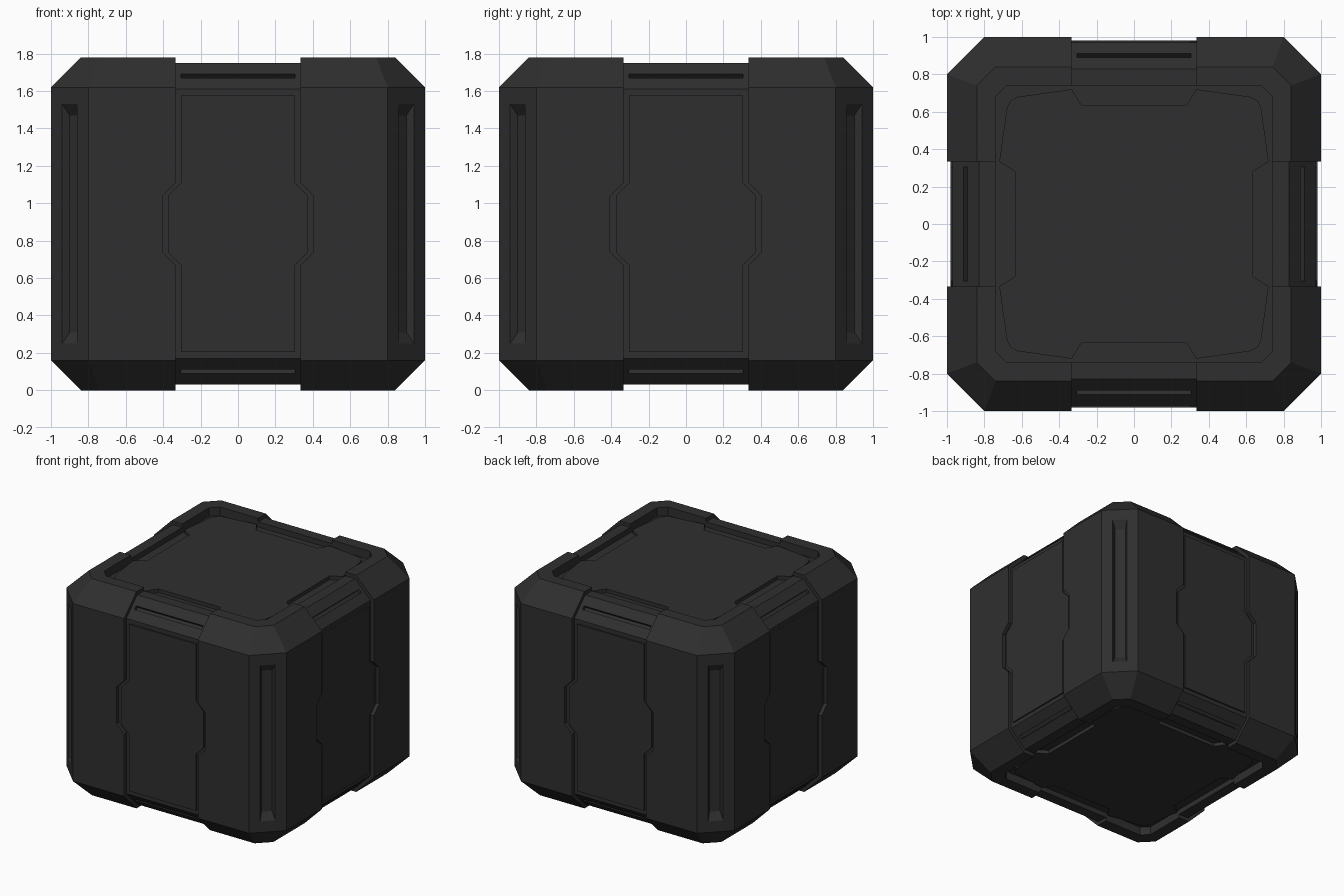
import bpy, bmesh, math
from mathutils import Matrix, Vector

cube = bpy.data.objects.get("Cube")
if cube:
    bpy.data.objects.remove(cube, do_unlink=True)

HEIGHT = 1.78
MID = HEIGHT / 2
RIM = 0.74      # half width of the lid recess

charcoal = bpy.data.materials.new("charcoal")
charcoal.use_nodes = True
charcoal.diffuse_color = (0.028, 0.028, 0.028, 1)
shader = next(n for n in charcoal.node_tree.nodes if n.type == 'BSDF_PRINCIPLED')
shader.inputs["Base Color"].default_value = charcoal.diffuse_color
shader.inputs["Roughness"].default_value = 0.7


def turn(k, offset=0.0):
    return Matrix.Rotation(k * math.pi / 2 + offset, 4, 'Z')


def loft(bm, rings, matrix=Matrix()):
    """Closed solid through rings with equal point counts."""
    loops = [[bm.verts.new(matrix @ Vector(p)) for p in ring] for ring in rings]
    n = len(loops[0])
    for a, b in zip(loops, loops[1:]):
        for i in range(n):
            j = (i + 1) % n
            bm.faces.new((a[i], a[j], b[j], b[i]))
    bm.faces.new(loops[0][::-1])
    bm.faces.new(loops[-1])


def make(name, bm):
    bmesh.ops.recalc_face_normals(bm, faces=bm.faces[:])
    mesh = bpy.data.meshes.new(name)
    bm.to_mesh(mesh)
    bm.free()
    mesh.materials.append(charcoal)
    obj = bpy.data.objects.new(name, mesh)
    bpy.context.collection.objects.link(obj)
    return obj


def cut(obj, bm):
    """Subtract the solids in bm from obj and bake the result."""
    cutter = make("cutter", bm)
    cutter.hide_render = True
    mod = obj.modifiers.new("cut", 'BOOLEAN')
    mod.operation, mod.solver, mod.object = 'DIFFERENCE', 'EXACT', cutter
    graph = bpy.context.evaluated_depsgraph_get()
    baked = bpy.data.meshes.new_from_object(obj.evaluated_get(graph))
    obj.modifiers.clear()
    obj.data = baked
    bpy.data.objects.remove(cutter, do_unlink=True)


def octagon(half, chamfer, z):
    c = half - chamfer
    return [turn(k) @ Vector(p) for k in range(4) for p in ((half, -c, z), (half, c, z))]


def shell(name, lower_profile):
    """Octagonal block, mirrored top to bottom, from (half, chamfer, z) steps."""
    upper = [(h, c, HEIGHT - z) for h, c, z in reversed(lower_profile)]
    bm = bmesh.new()
    loft(bm, [octagon(*step) for step in lower_profile + upper])
    return make(name, bm)


def mirrored_outline(half_outline):
    """Left-right mirrored outline in x and z."""
    return half_outline + [(-x, z) for x, z in reversed(half_outline)]


def side_outline(narrow, bulge, end):
    """Strip with a wider middle."""
    steps = [(narrow, end), (narrow, 0.22), (narrow + bulge, 0.15)]
    half = [(x, MID - d) for x, d in steps] + [(x, MID + d) for x, d in reversed(steps)]
    return mirrored_outline(half)


def prisms(bm, outline, near, far):
    """The same outline extruded on all four sides."""
    for k in range(4):
        loft(bm, [[(x, -y, z) for x, z in outline] for y in (near, far)], turn(k))


# Armoured corner shell, with channels down each side
corner_shell = shell("corner_shell", [(RIM, 0.06, 0.07), (RIM, 0.06, 0),
                                      (0.84, 0.10, 0), (1, 0.20, 0.16)])
channels = bmesh.new()
prisms(channels, side_outline(0.335, 0.07, 1.0), RIM - 0.005, 1.1)
cut(corner_shell, channels)

# Tapered vertical grooves on the corner faces
grooves = bmesh.new()
for k in range(4):
    rings = []
    for depth, w, h in ((0.03, 0.0725, 0.685), (0, 0.0565, 0.64), (-0.04, 0.04, 0.58)):
        y = -(1.8 / math.sqrt(2) + depth)
        rings.append([(-w, y, MID - h), (w, y, MID - h), (w, y, MID + h), (-w, y, MID + h)])
    loft(grooves, rings, turn(k, math.pi / 4))
cut(corner_shell, grooves)

# Recessed core seen in the channels, with a slit in every sloped edge
core = shell("core", [(RIM + 0.001, 0.05, 0.073), (RIM + 0.001, 0.05, 0.03),
                      (0.83, 0.15, 0.03), (0.97, 0.26, 0.17)])
slits = bmesh.new()
for k in range(4):
    for z, tilt in ((0.10, 1), (HEIGHT - 0.10, -1)):
        place = (turn(k) @ Matrix.Translation((0, -0.90, z))
                 @ Matrix.Rotation(tilt * math.pi / 4, 4, 'X')
                 @ Matrix.Diagonal((0.61, 0.06, 0.03, 1)))
        bmesh.ops.create_cube(slits, size=1, matrix=place)
cut(core, slits)

# Raised side panels
panels = bmesh.new()
prisms(panels, side_outline(0.305, 0.07, 0.685), 0.95, 0.982)
make("side_panels", panels)

# Notched lid and base plates
quarter = [(0.635, -0.28), (0.635, 0.28), (0.72, 0.333), (0.68, 0.62),
           (0.66, 0.66), (0.62, 0.68), (0.333, 0.72)]
for name, low, high in (("base_plate", 0.04, 0.1), ("lid_plate", HEIGHT - 0.1, HEIGHT - 0.04)):
    plate = bmesh.new()
    loft(plate, [[turn(k) @ Vector((x, y, z)) for k in range(4) for x, y in quarter]
                 for z in (low, high)])
    make(name, plate)
